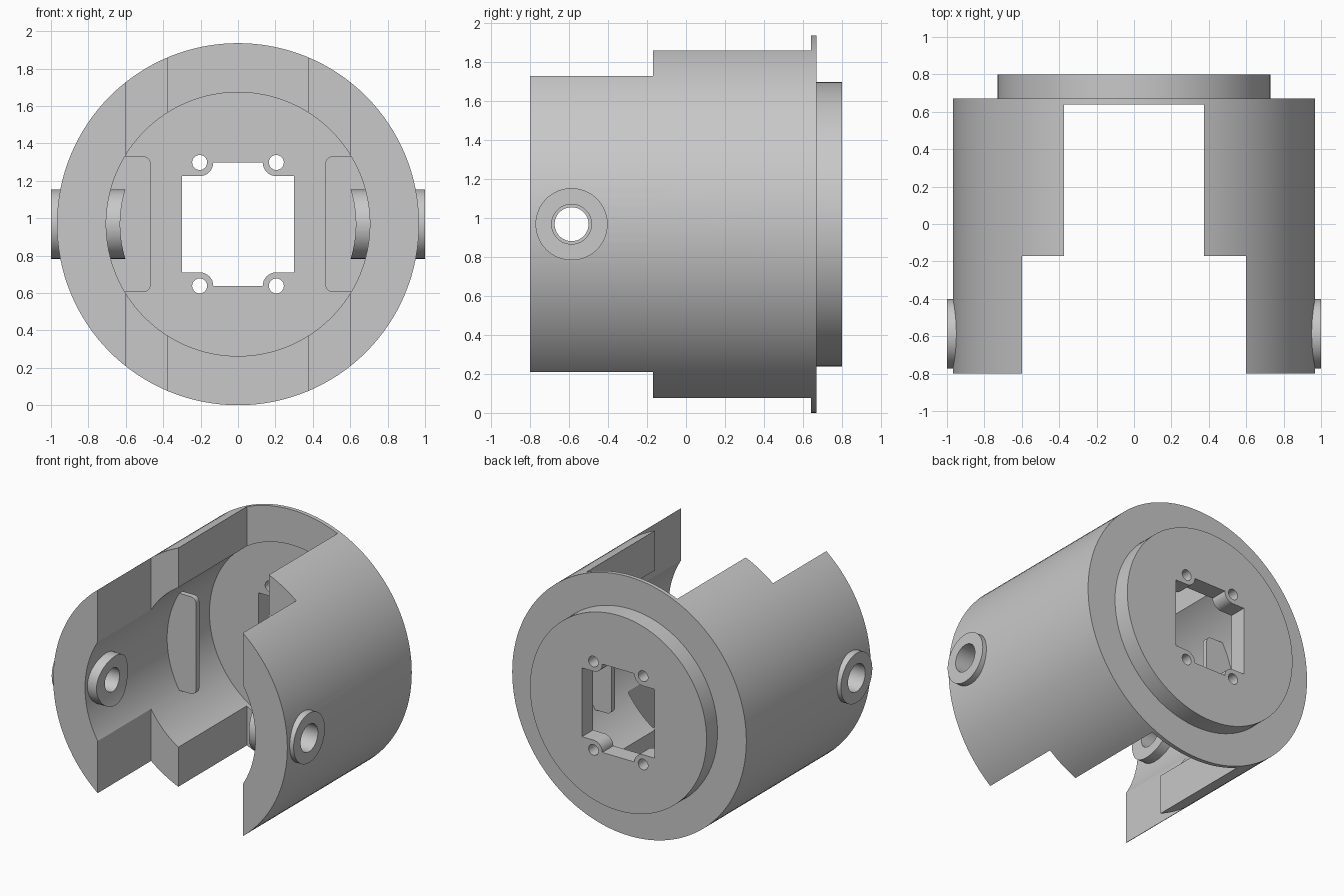
import bpy, bmesh, math
from mathutils import Matrix

if "Cube" in bpy.data.objects:
    bpy.data.objects.remove(bpy.data.objects["Cube"])

CZ = 0.968          # height of the main axis
R_OUT, R_BORE = 0.968, 0.705

grey = bpy.data.materials.new("light grey")
grey.diffuse_color = (0.58, 0.58, 0.58, 1)
grey.use_nodes = True
grey.node_tree.nodes["Principled BSDF"].inputs["Base Color"].default_value = grey.diffuse_color


def finish(bm, name):
    bmesh.ops.recalc_face_normals(bm, faces=bm.faces)
    me = bpy.data.meshes.new(name)
    bm.to_mesh(me)
    bm.free()
    me.materials.append(grey)
    ob = bpy.data.objects.new(name, me)
    bpy.context.collection.objects.link(ob)
    return ob


def prism(name, pts, y0, y1):
    """Extrude an (x, height above axis) outline along y."""
    bm = bmesh.new()
    face = bm.faces.new([bm.verts.new((x, y0, CZ + z)) for x, z in pts])
    new = bmesh.ops.extrude_face_region(bm, geom=[face])["geom"]
    bmesh.ops.translate(bm, vec=(0, y1 - y0, 0),
                        verts=[v for v in new if isinstance(v, bmesh.types.BMVert)])
    return finish(bm, name)


def disc(name, r, y0, y1, x=0, z=0, n=128):
    pts = [(x + r * math.cos(2 * math.pi * i / n), z + r * math.sin(2 * math.pi * i / n))
           for i in range(n)]
    return prism(name, pts, y0, y1)


def box(name, hx, y0, y1):
    return prism(name, [(-hx, -1.2), (hx, -1.2), (hx, 1.2), (-hx, 1.2)], y0, y1)


def side_rod(name, r, x0, x1, y, n=64):
    """Cylinder lying along x on the main axis height."""
    bm = bmesh.new()
    bmesh.ops.create_cone(bm, cap_ends=True, segments=n, radius1=r, radius2=r, depth=abs(x1 - x0),
                          matrix=Matrix.Translation(((x0 + x1) / 2, y, CZ))
                          @ Matrix.Rotation(math.pi / 2, 4, 'Y'))
    return finish(bm, name)


def combine(target, other, op):
    mod = target.modifiers.new("bool", 'BOOLEAN')
    mod.operation, mod.object, mod.solver = op, other, 'EXACT'
    bpy.context.view_layer.objects.active = target
    bpy.ops.object.modifier_apply(modifier=mod.name)
    bpy.data.objects.remove(other, do_unlink=True)


def cut(target, other):
    combine(target, other, 'DIFFERENCE')


# Housing: drum with a stepped rear plug, hollow bore and stepped slot
housing = disc("housing", R_OUT, -0.8, 0.67)
combine(housing, disc("rear_plug", 0.73, 0.5, 0.8), 'UNION')
cut(housing, disc("bore", R_BORE, -1, 0.67))
cut(housing, box("narrow_slot", 0.375, -1, 0.64))
cut(housing, box("wide_slot", 0.6, -1, -0.17))

# Rear window with a rounded screw boss biting into each corner
corner = [(0.3, 0.257)]
for i in range(9):
    a = math.radians(270 - 90 * i / 8)
    corner.append((0.205 + 0.073 * math.cos(a), 0.33 + 0.073 * math.sin(a)))
window = corner + [(-x, z) for x, z in reversed(corner)]
window += [(-x, -z) for x, z in corner] + [(x, -z) for x, z in reversed(corner)]
cut(housing, prism("window", window, 0.5, 1))
for sx in (-1, 1):
    for sz in (-1, 1):
        cut(housing, disc("screw_hole", 0.04, 0.5, 1, sx * 0.205, sz * 0.33, 32))

for s in (-1, 1):
    # Side pivot lug, its inner end hollowed to follow the bore
    lug = side_rod("pivot_lug", 0.185, s * 0.4, s * 1.0, -0.587)
    cut(lug, disc("lug_trim", 0.63, -1, 0))
    combine(housing, lug, 'UNION')
    cut(housing, side_rod("pivot_hole", 0.087, s * 0.3, s * 1.2, -0.587))
    cut(housing, side_rod("pivot_counterbore", 0.102, s * 0.8, s * 1.2, -0.587))

    # Thin stop tab on the inner wall, rounded at its free corners
    r, xi, h = 0.04, 0.467, 0.363
    tab = [(0.8, -h)]
    for zc, start in ((-h + r, 270), (h - r, 180)):
        for i in range(7):
            a = math.radians(start - 15 * i)
            tab.append((xi + r + r * math.cos(a), zc + r * math.sin(a)))
    tab.append((0.8, h))
    combine(housing, prism("stop_tab", [(s * x, z) for x, z in tab], 0.17, 0.21), 'UNION')

# Smooth round surfaces, keep hard edges
bpy.ops.object.select_all(action='DESELECT')
housing.select_set(True)
bpy.context.view_layer.objects.active = housing
bpy.ops.object.shade_smooth_by_angle(angle=math.radians(30))
